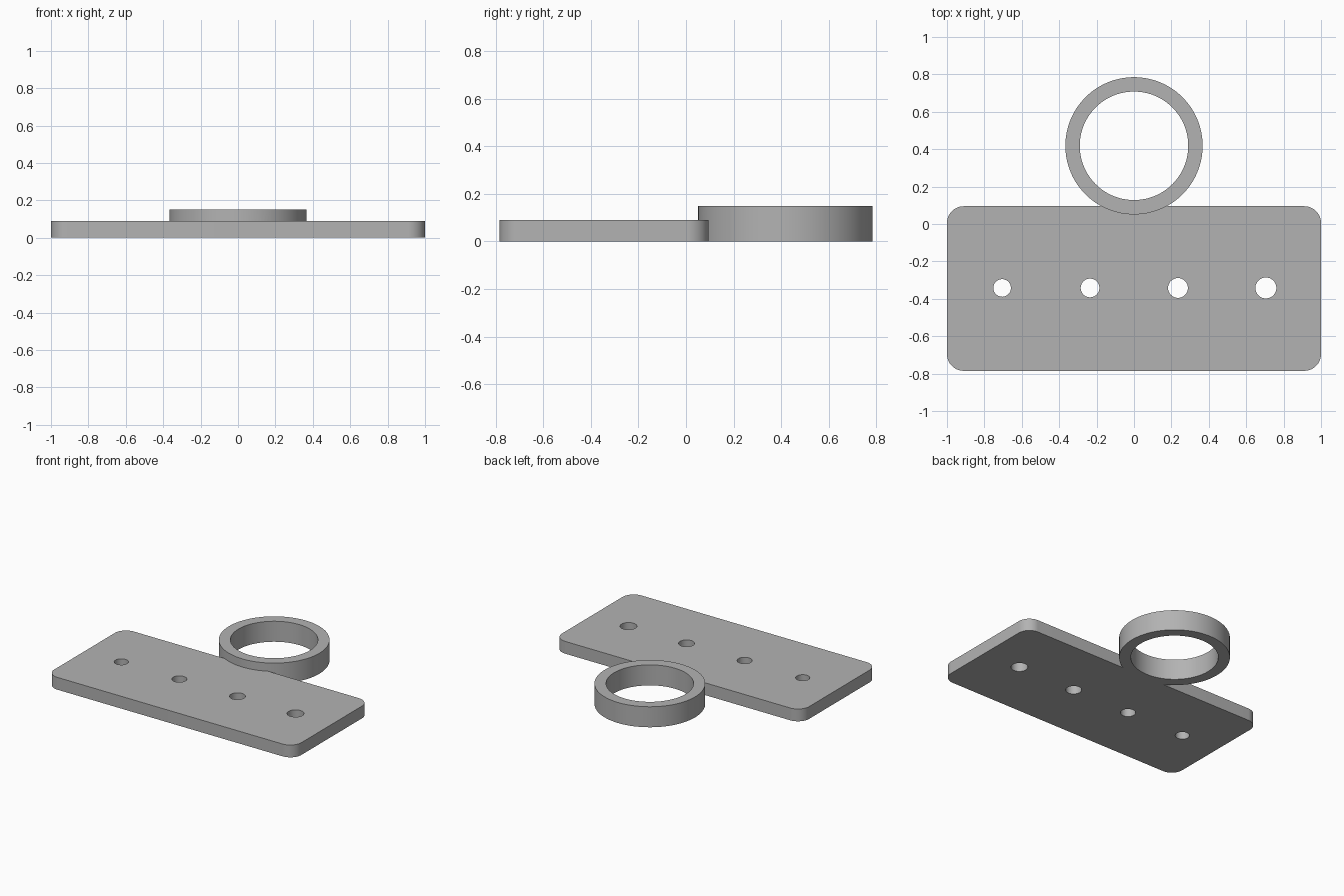
import bpy
import bmesh
from math import cos, sin, pi, radians

cube = bpy.data.objects.get("Cube")
if cube:
    bpy.data.objects.remove(cube, do_unlink=True)

grey = bpy.data.materials.new("plain grey")
grey.use_nodes = True
colour = (0.45, 0.45, 0.45, 1)
grey.diffuse_color = colour
grey.node_tree.nodes["Principled BSDF"].inputs["Base Color"].default_value = colour


def arc(cx, cy, r, start, sweep, steps):
    return [(cx + r * cos(start + sweep * i / steps),
             cy + r * sin(start + sweep * i / steps)) for i in range(steps + 1)]


def circle(cx, cy, r, steps=64):
    return arc(cx, cy, r, 0, 2 * pi, steps)[:-1]


def rounded_rect(x, y0, y1, r):
    corners = [(x - r, y1 - r), (r - x, y1 - r), (r - x, y0 + r), (x - r, y0 + r)]
    return [p for i, (cx, cy) in enumerate(corners)
            for p in arc(cx, cy, r, i * pi / 2, pi / 2, 16)]


def extrude_outlines(name, outlines, height):
    """Fill the outer outline, leave the inner ones open, and give it height."""
    curve = bpy.data.curves.new(name, "CURVE")
    curve.dimensions = "2D"
    curve.fill_mode = "BOTH"
    curve.extrude = height / 2
    for points in outlines:
        spline = curve.splines.new("POLY")
        spline.points.add(len(points) - 1)
        for point, (x, y) in zip(spline.points, points):
            point.co = (x, y, 0, 1)
        spline.use_cyclic_u = True
    source = bpy.data.objects.new(name, curve)
    bpy.context.collection.objects.link(source)
    depsgraph = bpy.context.evaluated_depsgraph_get()
    mesh = bpy.data.meshes.new_from_object(source.evaluated_get(depsgraph))
    bpy.data.objects.remove(source, do_unlink=True)
    bm = bmesh.new()
    bm.from_mesh(mesh)
    bmesh.ops.remove_doubles(bm, verts=bm.verts, dist=0.0001)
    bmesh.ops.translate(bm, verts=bm.verts, vec=(0, 0, height / 2))
    bmesh.ops.recalc_face_normals(bm, faces=bm.faces)
    bm.to_mesh(mesh)
    bm.free()
    mesh.materials.clear()
    mesh.materials.append(grey)
    obj = bpy.data.objects.new(name, mesh)
    bpy.context.collection.objects.link(obj)
    return obj


# Mounting plate with four holes that grow from right to left
holes = [circle(-0.705 + 0.47 * i, -0.342, 0.047 + 0.003 * i, 48) for i in range(4)]
plate = extrude_outlines("mounting_plate",
                         [rounded_rect(1.0, -0.785, 0.095, 0.09)] + holes, 0.09)

# Taller ring, fused into the back edge of the plate
ring = extrude_outlines("ring", [circle(0, 0.418, 0.367, 128),
                                 circle(0, 0.418, 0.29, 128)], 0.15)
union = plate.modifiers.new("fuse ring", "BOOLEAN")
union.operation = "UNION"
union.solver = "EXACT"
union.object = ring
bpy.ops.object.select_all(action="DESELECT")
plate.select_set(True)
bpy.context.view_layer.objects.active = plate
bpy.ops.object.modifier_apply(modifier=union.name)
bpy.data.objects.remove(ring, do_unlink=True)
plate.name = "plate_with_ring"

bpy.ops.object.shade_smooth_by_angle(angle=radians(30))
